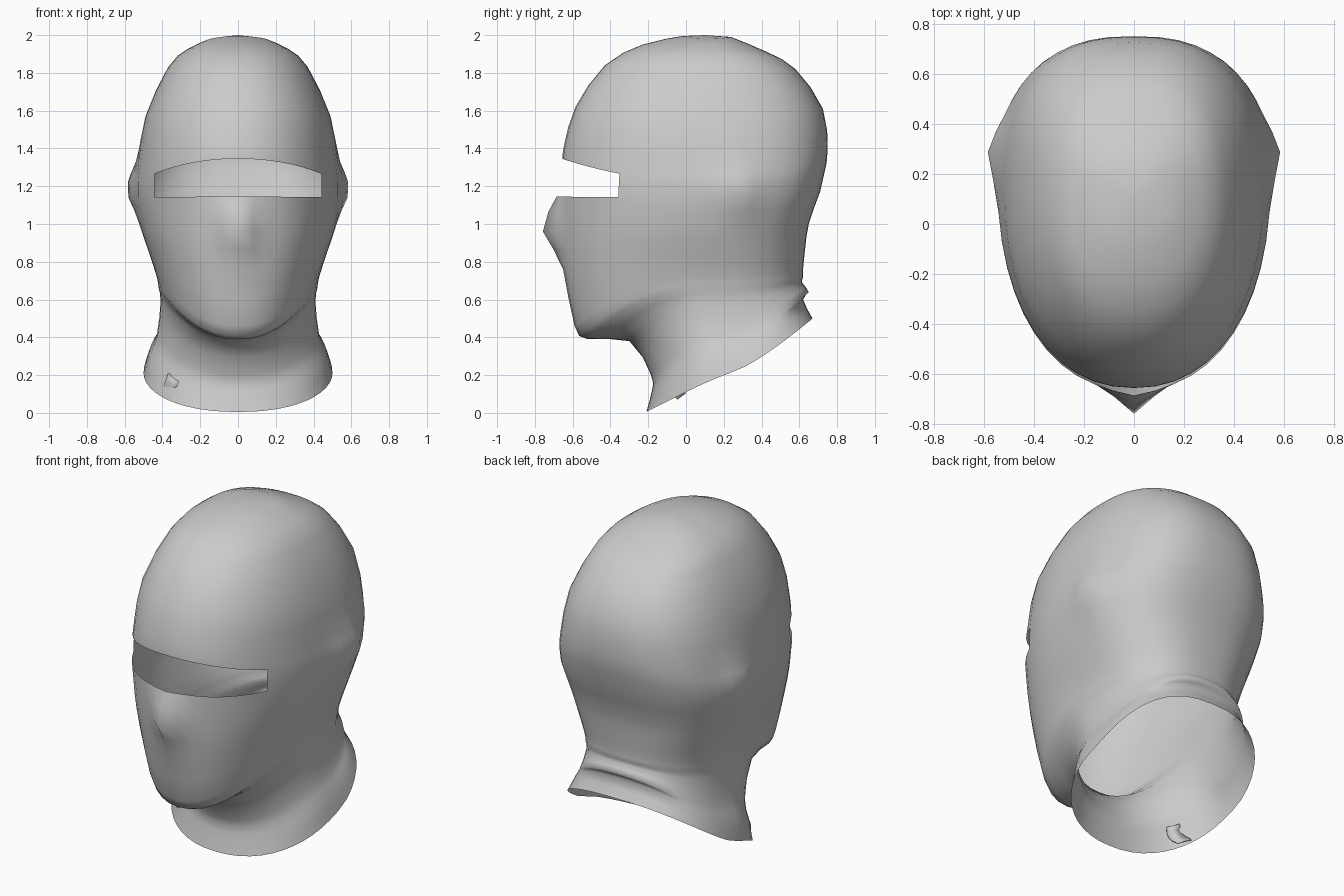
import bpy, bmesh, math

if "Cube" in bpy.data.objects:
    bpy.data.objects.remove(bpy.data.objects["Cube"])

N = 48            # points around each ring
SLIT = 7          # columns removed each side of the centre for the eye opening

fabric = bpy.data.materials.new("grey_fabric")
fabric.diffuse_color = (0.6, 0.6, 0.6, 1)
fabric.use_nodes = True
fabric.node_tree.nodes["Principled BSDF"].inputs["Base Color"].default_value = fabric.diffuse_color

# Key rings: front y, front z, side z, half width, back y, back z
HEAD = [
    (-.02, 1.995, 1.98, .15, .24, 1.99),
    (-.23, 1.95, 1.925, .27, .43, 1.91),
    (-.43, 1.84, 1.83, .37, .58, 1.82),
    (-.585, 1.62, 1.57, .49, .725, 1.61),
    (-.645, 1.42, 1.33, .53, .75, 1.39),
    (-.655, 1.345, 1.22, .545, .735, 1.28),    # top of eye opening
]
FACE_AND_NECK = [
    (-.665, 1.145, 1.14, .545, .71, 1.17),     # bottom of eye opening
    (-.66, .96, .98, .515, .65, 1.00),
    (-.645, .76, .86, .475, .63, .86),
    (-.59, .46, .72, .43, .62, .76),
    (-.52, .39, .66, .42, .62, .72),           # chin
    (-.30, .38, .59, .41, .615, .69),
    (-.185, .20, .41, .43, .65, .64),
    (-.18, .12, .32, .47, .62, .60),
    (-.21, .005, .21, .50, .67, .50),          # hem
]


def gauss(v, centre, width):
    return math.exp(-((v - centre) / width) ** 2)


def refine(keys):
    """Add a smooth in-between ring after every key ring."""
    out = []
    for i in range(len(keys) - 1):
        a, b = keys[max(i - 1, 0)], keys[i]
        c, d = keys[i + 1], keys[min(i + 2, len(keys) - 1)]
        out += [b, tuple((9 * (q + r) - p - s) / 16 for p, q, r, s in zip(a, b, c, d))]
    return out + [keys[-1]]


def ring_point(ring, k):
    fy, fz, sz, w, by, bz = ring
    t = 2 * math.pi * k / N
    c, s = math.cos(t), math.sin(t)
    # widest point moves back at the ears and at the neck
    sy = .10 + .08 * gauss(sz, 1.18, .25) + .13 * min(1, max(0, (.66 - sz) / .45))
    ey, ez = (fy, fz) if c > 0 else (by, bz)
    p = 2 / 2.2 if c > 0 else 2 / 2.5           # slightly squared ovals
    e = 1 + min(1, max(0, fz / .38))            # curved jaw, straight hem
    x = math.copysign(w * abs(s) ** p, s)
    y = sy + (ey - sy) * abs(c) ** p
    z = sz + (ez - sz) * abs(c) ** e
    if c > 0:                                   # nose ridge
        y -= .1 * gauss(x, 0, .08) * gauss(z, .98, .13)
    if abs(x) > .3:                             # ear bulges
        x += math.copysign(.045 * gauss(y, .28, .11) * gauss(z, 1.19, .13), x)
    return x, y, z


def finish(bm, name):
    bmesh.ops.recalc_face_normals(bm, faces=bm.faces)
    me = bpy.data.meshes.new(name)
    bm.to_mesh(me)
    bm.free()
    me.materials.append(fabric)
    ob = bpy.data.objects.new(name, me)
    bpy.context.collection.objects.link(ob)
    for poly in me.polygons:
        poly.use_smooth = True
    return ob


# Hood: open shell with an eye opening and an open neck
upper, lower = refine(HEAD), refine(FACE_AND_NECK)
slit_row = len(upper) - 1
bm = bmesh.new()
rows = [[bm.verts.new(ring_point(r, k)) for k in range(N)] for r in upper + lower]
crown = bm.verts.new((0, .1, 2.0))
for k in range(N):
    bm.faces.new((crown, rows[0][k], rows[0][(k + 1) % N]))
for i in range(len(rows) - 1):
    for k in range(N):
        if i == slit_row and (k < SLIT or k >= N - SLIT):
            continue
        j = (k + 1) % N
        bm.faces.new((rows[i][k], rows[i + 1][k], rows[i + 1][j], rows[i][j]))
finish(bm, "hood")

# Small curved tab at the hem
bm = bmesh.new()
left, right = [], []
for i in range(5):
    f = i / 4
    y = -.085 - .03 * math.sin(math.pi * f) + .05 * f
    left.append(bm.verts.new((-.37 - .04 * f, y + .03, .21 - .11 * f)))
    right.append(bm.verts.new((-.31 - .035 * f, y - .01, .185 - .115 * f)))
for i in range(4):
    bm.faces.new((left[i], left[i + 1], right[i + 1], right[i]))
tab = finish(bm, "hem_tab")
solid = tab.modifiers.new("thickness", 'SOLIDIFY')
solid.thickness = .008
